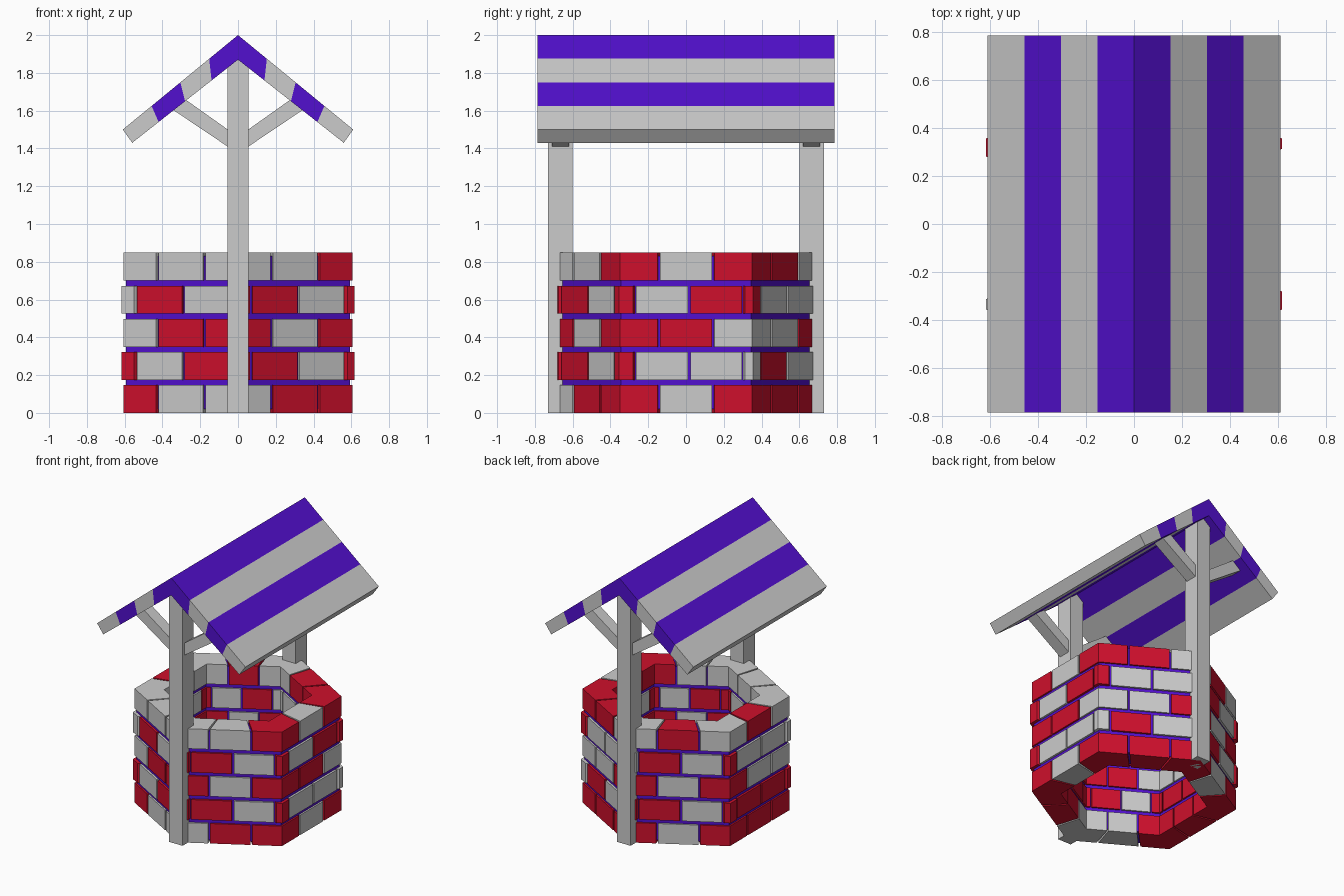
import bpy, bmesh, math

if "Cube" in bpy.data.objects:
    bpy.data.objects.remove(bpy.data.objects["Cube"])

def material(name, rgb):
    m = bpy.data.materials.new(name)
    m.diffuse_color = (*rgb, 1)
    m.use_nodes = True
    m.node_tree.nodes["Principled BSDF"].inputs["Base Color"].default_value = m.diffuse_color
    return m

RED = material("red", (0.62, 0.005, 0.025))
PURPLE = material("purple", (0.085, 0.005, 0.62))

def finish(bm, name, mat=None):
    bmesh.ops.recalc_face_normals(bm, faces=bm.faces)
    me = bpy.data.meshes.new(name)
    bm.to_mesh(me)
    bm.free()
    ob = bpy.data.objects.new(name, me)
    bpy.context.collection.objects.link(ob)
    if mat:
        me.materials.append(mat)
    return ob

def prism(bm, pts, vec):
    """Closed solid: polygon of 3D points swept along vec."""
    a = [bm.verts.new(p) for p in pts]
    b = [bm.verts.new([p[i] + vec[i] for i in range(3)]) for p in pts]
    bm.faces.new(a)
    bm.faces.new(b[::-1])
    n = len(pts)
    for i in range(n):
        bm.faces.new((a[i], b[i], b[(i + 1) % n], a[(i + 1) % n]))

def hexpoint(s, r):
    """Point on a hexagon outline; whole numbers of s are corners, s=0 at -y."""
    k = math.floor(s)
    f = s - k
    c = [(r * math.cos(math.radians(60 * j - 90)), r * math.sin(math.radians(60 * j - 90)))
         for j in (k, k + 1)]
    return (c[0][0] * (1 - f) + c[1][0] * f, c[0][1] * (1 - f) + c[1][1] * f)

R_OUT, R_IN, GAP = 0.70, 0.50, 0.01

# Courses of bricks, counter-clockwise from the front corner (r = red, g = grey)
courses = ["grrgrrrgrrrg",
           "rrgrgggrgrrgrrrrgr",
           "rgrrggrgrggr",
           "rrgrgrrgggrgrgggrg",
           "ggrgrrgrgrgg"]
layouts = {12: [(-0.295, 0.295), (0.295, 0.705)],
           18: [(-0.07, 0.115), (0.115, 0.525), (0.525, 0.93)]}
red, grey = bmesh.new(), bmesh.new()
for row, colours in enumerate(courses):
    spans = layouts[len(colours)]
    n = len(spans)
    out = R_OUT if n == 2 else R_OUT + 0.004
    for i, c in enumerate(colours):
        k = i // n
        a, b = spans[i % n]
        stops = [k + a + GAP] + ([k] if a < 0 else []) + [k + b - GAP]
        tip = 0.008 if n == 3 and a < 0 else 0
        z = 0.175 * row
        pts = [(*hexpoint(s, out + tip), z) for s in stops]
        pts += [(*hexpoint(s, R_IN), z) for s in reversed(stops)]
        prism(red if c == "r" else grey, pts, (0, 0, 0.148))
finish(red, "red_bricks", RED)
finish(grey, "grey_bricks")

# Mortar ring just inside the brick faces
bm = bmesh.new()
ring = []
for r, z in ((0.686, 0.02), (0.686, 0.83), (0.514, 0.83), (0.514, 0.02)):
    ring.append([bm.verts.new((*hexpoint(k, r), z)) for k in range(6)])
for j in range(4):
    for k in range(6):
        p, q, m = ring[j], ring[(j + 1) % 4], (k + 1) % 6
        bm.faces.new((p[k], p[m], q[m], q[k]))
finish(bm, "mortar", PURPLE)

# Posts and the slanted braces under the roof
for side, label in ((-1, "front"), (1, "back")):
    y = 0.665 * side
    bm = bmesh.new()
    prism(bm, [(-0.055, y - 0.065, 0), (0.055, y - 0.065, 0),
               (0.055, y - 0.065, 1.84), (0, y - 0.065, 1.885),
               (-0.055, y - 0.065, 1.84)], (0, 0.13, 0))
    finish(bm, label + "_post")
    bm = bmesh.new()
    for sx in (-1, 1):
        prism(bm, [(sx * x, y - 0.045, z) for x, z in
                   ((0.04, 1.40), (0.04, 1.49), (0.28, 1.66), (0.345, 1.605))],
              (0, 0.09, 0))
    finish(bm, label + "_braces")

# Striped roof: four planks down each slope
def plank(i, sx):
    def at(t, top):
        x, z, dx, dz = (0, 2.0, 0.61, -0.5) if top else (0, 1.87, 0.56, -0.44)
        return (sx * (x + dx * t), -0.785, z + dz * t)
    a, b = i / 4, (i + 1) / 4
    return [at(a, True), at(b, True), at(b, False), at(a, False)]

for i in range(4):
    bm = bmesh.new()
    for sx in (-1, 1):
        prism(bm, plank(i, sx), (0, 1.57, 0))
    finish(bm, f"roof_stripe_{i + 1}", PURPLE if i % 2 == 0 else None)
